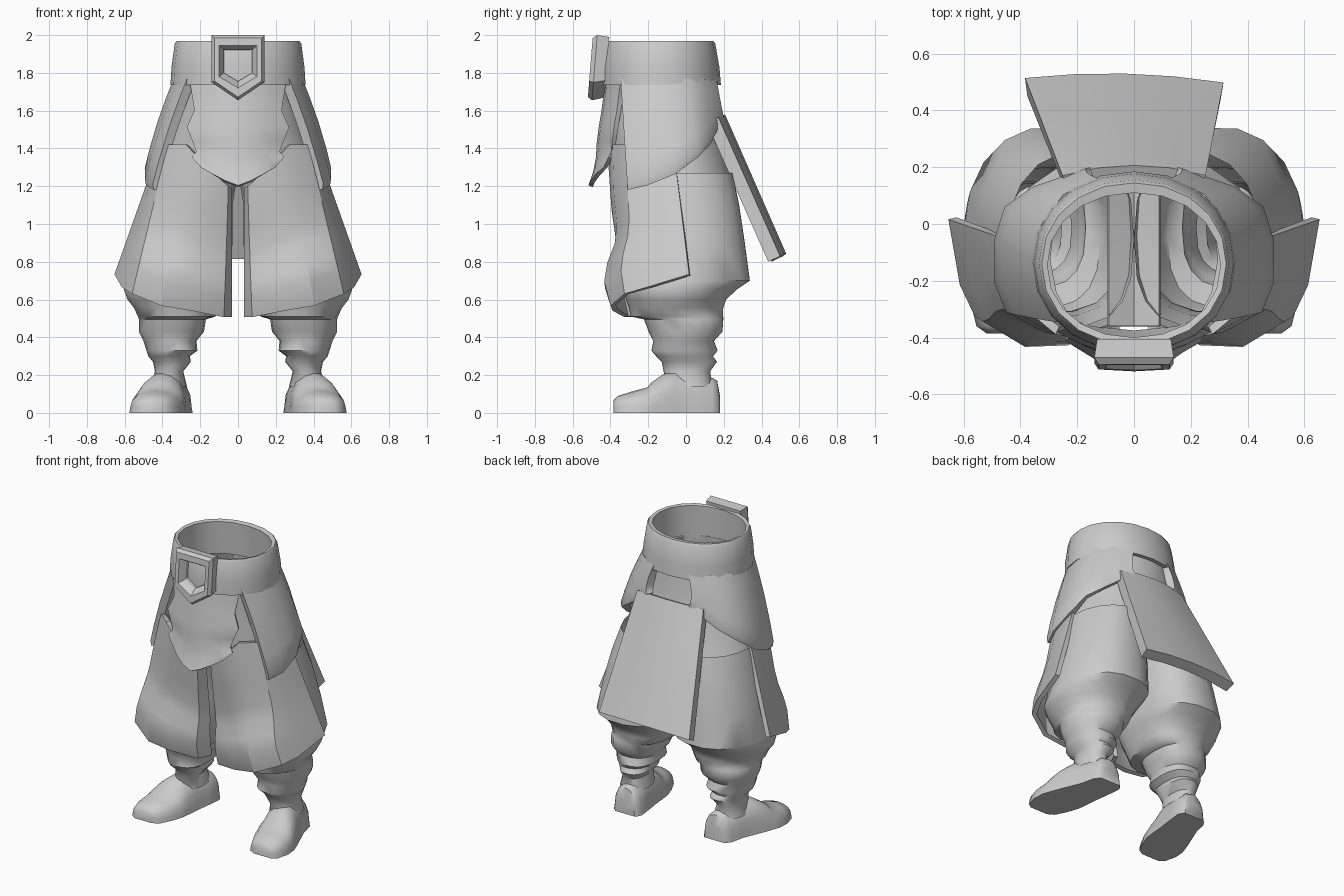
import bpy, bmesh, math
from mathutils import Vector

if "Cube" in bpy.data.objects:
    bpy.data.objects.remove(bpy.data.objects["Cube"])

grey = bpy.data.materials.new("plain grey")
grey.diffuse_color = (0.6, 0.6, 0.6, 1)
grey.use_nodes = True
grey.node_tree.nodes["Principled BSDF"].inputs["Base Color"].default_value = grey.diffuse_color


def finish(name, verts, faces, thick=0, mirror=False, angle=40):
    """Mesh object with optional thickness and left/right mirror."""
    me = bpy.data.meshes.new(name)
    me.from_pydata([tuple(v) for v in verts], [], faces)
    bm = bmesh.new()
    bm.from_mesh(me)
    bmesh.ops.recalc_face_normals(bm, faces=bm.faces)
    bm.to_mesh(me)
    bm.free()
    me.materials.append(grey)
    ob = bpy.data.objects.new(name, me)
    bpy.context.collection.objects.link(ob)
    bpy.ops.object.select_all(action='DESELECT')
    ob.select_set(True)
    bpy.context.view_layer.objects.active = ob
    if thick:
        m = ob.modifiers.new("thickness", 'SOLIDIFY')
        m.thickness, m.offset = thick, 0
        bpy.ops.object.modifier_apply(modifier=m.name)
    if mirror:
        m = ob.modifiers.new("mirror", 'MIRROR')
        m.use_mirror_merge = False
        bpy.ops.object.modifier_apply(modifier=m.name)
    bpy.ops.object.shade_smooth_by_angle(angle=math.radians(angle))
    return ob


def loft(name, rings, closed=False, caps=False, **kw):
    """Skin a list of equally long point rings."""
    n, k = len(rings[0]), len(rings)
    verts = [p for r in rings for p in r]
    faces = []
    for i in range(k if closed else k - 1):
        j = (i + 1) % k
        for a in range(n):
            b = (a + 1) % n
            faces.append((i * n + a, i * n + b, j * n + b, j * n + a))
    if caps:
        faces += [tuple(range(n)), tuple(range((k - 1) * n, k * n))]
    return finish(name, verts, faces, **kw)


def sheet(name, rows, **kw):
    """Open grid of points, thickened into a panel."""
    n = len(rows[0])
    verts = [p for r in rows for p in r]
    faces = [(i * n + a, i * n + a + 1, (i + 1) * n + a + 1, (i + 1) * n + a)
             for i in range(len(rows) - 1) for a in range(n - 1)]
    return finish(name, verts, faces, **kw)


def ring(z, x0, x1, y0, y1, n=18, outer=1.0, inner=0.75):
    """Horizontal rounded ring in a bounding box; the low-x side may be squarer."""
    pts = []
    for i in range(n):
        t = 2 * math.pi * i / n
        c, s = math.cos(t), math.sin(t)
        e = outer if c > 0 else inner
        pts.append(((x0 + x1) / 2 + (x1 - x0) / 2 * math.copysign(abs(c) ** e, c),
                    (y0 + y1) / 2 + (y1 - y0) / 2 * math.copysign(abs(s) ** e, s), z))
    return pts


# belt: thick band with a slightly flared lower edge
loft("belt", [ring(z, -x, x, y0, y1, 20, 0.95, 0.95) for z, x, y0, y1 in [
    (1.735, .358, -.45, .185), (1.83, .352, -.45, .177), (1.955, .335, -.432, .155),
    (1.97, .325, -.425, .145), (1.965, .305, -.40, .11), (1.74, .31, -.405, .125)]],
    closed=True)


# buckle: shield-shaped frame
def shield(w, top, side, tip, y):
    pts = [(-w, top), (w, top), (w, side), (0, tip), (-w, side)]
    return [(x, y - 0.08 * (2.0 - z), z) for x, z in pts]


loft("buckle", [shield(.13, 1.99, 1.76, 1.67, -.405), shield(.14, 2.0, 1.75, 1.655, -.47),
                shield(.125, 1.985, 1.757, 1.672, -.493), shield(.10, 1.945, 1.78, 1.72, -.493),
                shield(.075, 1.92, 1.80, 1.755, -.45), shield(.075, 1.92, 1.80, 1.755, -.405)],
     closed=True, angle=25)

# hips under the belt
loft("hips", [ring(z, -x, x, y0, y1, 20, 0.95, 0.95) for z, x, y0, y1 in [
    (1.78, .32, -.415, .15), (1.65, .325, -.415, .165), (1.5, .355, -.41, .19),
    (1.36, .405, -.40, .225), (1.24, .45, -.375, .255)]])

# crotch strip joining the two legs
sheet("crotch", [[(x, y, 1.2 + .05 * abs(y + .08) + .5 * abs(x)) for x in (-.09, -.03, 0, .03, .09)]
                 for y in (-.36, -.2, -.05, .1, .23)], thick=.012)

# baggy trouser legs running down into wrapped, ruffled shins
loft("trouser_legs", [ring(*r) for r in [
    (1.27, 0, .45, -.36, .25), (1.1, .03, .50, -.325, .285), (.9, .03, .55, -.31, .315),
    (.70, .035, .595, -.35, .342), (.655, .05, .605, -.345, .275), (.60, .075, .585, -.32, .215),
    (.555, .095, .55, -.305, .20), (.51, .12, .53, -.295, .20), (.495, .17, .525, -.225, .20),
    (.43, .18, .525, -.20, .195), (.38, .22, .50, -.175, .15), (.33, .215, .485, -.185, .17),
    (.30, .255, .475, -.16, .145), (.27, .25, .45, -.13, .165), (.22, .29, .44, -.12, .13),
    (.14, .27, .46, -.10, .14)]], mirror=True, angle=45)

# front coat panels wrapping from the centre split round to the side
top = [(.045, -.30, 1.19), (.06, -.36, 1.20), (.16, -.395, 1.30), (.27, -.375, 1.42),
       (.36, -.30, 1.42), (.415, -.20, 1.36), (.445, -.05, 1.28)]
low = [(.045, -.23, .51), (.085, -.315, .51), (.25, -.375, .545), (.40, -.385, .57),
       (.55, -.315, .63), (.60, -.21, .66), (.64, .02, .73)]
fold = [(0, 0), (.3, .01), (.5, .028), (.62, .018), (.74, -.02), (.85, -.035), (1, 0)]
rows = []
for t, d in fold:
    row = []
    for i, (a, b) in enumerate(zip(top, low)):
        p = Vector(a).lerp(Vector(b), t)
        p.y += d * (.3, .5, 1, 1, .6, .3, 0)[i]
        row.append(p)
    rows.append(row)
sheet("coat_panels", rows, thick=.03, mirror=True, angle=30)

# side flaps hanging from the belt, rising towards the back
top = [(.25, -.335, 1.76), (.295, -.25, 1.76), (.318, -.13, 1.76), (.305, -.01, 1.76),
       (.235, .085, 1.76), (.12, .14, 1.76)]
low = [(.435, -.30, 1.185), (.475, -.20, 1.21), (.475, -.06, 1.27), (.44, .05, 1.36),
       (.35, .11, 1.43), (.16, .175, 1.57)]
rows = []
for t in (0, .2, .45, .75, .95, 1):
    row = []
    for a, b in zip(top, low):
        p = Vector(a).lerp(Vector(b), t)
        p.x += .012 * math.sin(math.pi * t) - (.012 if t == 1 else 0)
        row.append(p)
    rows.append(row)
sheet("side_flaps", rows, thick=.05, mirror=True, angle=60)

# ragged front cloth
rows = []
for z, w, y, lift in [(1.76, .25, -.415, 0), (1.6, .225, -.435, 0), (1.51, .265, -.45, 0),
                      (1.43, .235, -.46, .01), (1.35, .215, -.465, .03), (1.27, .24, -.48, .08),
                      (1.20, .19, -.505, .10)]:
    rows.append([(w * u, y + .08 * u * u, z + lift * abs(u) ** 1.3)
                 for u in (-1, -.7, -.35, 0, .35, .7, 1)])
sheet("front_cloth", rows, thick=.025, angle=45)

# stiff, slightly curved tail panel at the back
rows = []
for t in (0, .33, .67, 1):
    row = []
    for u in (-1, -.5, 0, .5, 1):
        half = .245 + .1 * t
        bow = .035 - .012 * t
        row.append((half * u - .035 * t, .14 + .335 * t + bow * (1 - u * u) - .008 * u * t,
                    1.55 - .735 * t + .015 * (1 - u * u)))
    rows.append(row)
sheet("tail_panel", rows, thick=.07, angle=30)

# boots, lofted from toe to heel with the toes turned out
boot = []
for y, cx, w, h in [(-.385, .455, .06, .065), (-.36, .45, .10, .09), (-.28, .44, .13, .115),
                    (-.205, .425, .14, .135), (-.185, .42, .138, .16), (-.12, .405, .13, .205),
                    (-.06, .39, .12, .22), (.05, .36, .105, .20), (.14, .345, .10, .185),
                    (.165, .342, .085, .17), (.18, .34, .07, .09)]:
    arc = [math.pi * i / 8 for i in range(9)]
    boot.append([(cx + w * math.cos(a), y, .03 + (h - .03) * math.sin(a) ** .9 if 0 < i < 8 else .03)
                 for i, a in enumerate(arc)]
                + [(cx - w - .005, y, 0), (cx + w + .005, y, 0)])
loft("boots", boot, caps=True, mirror=True, angle=45)
